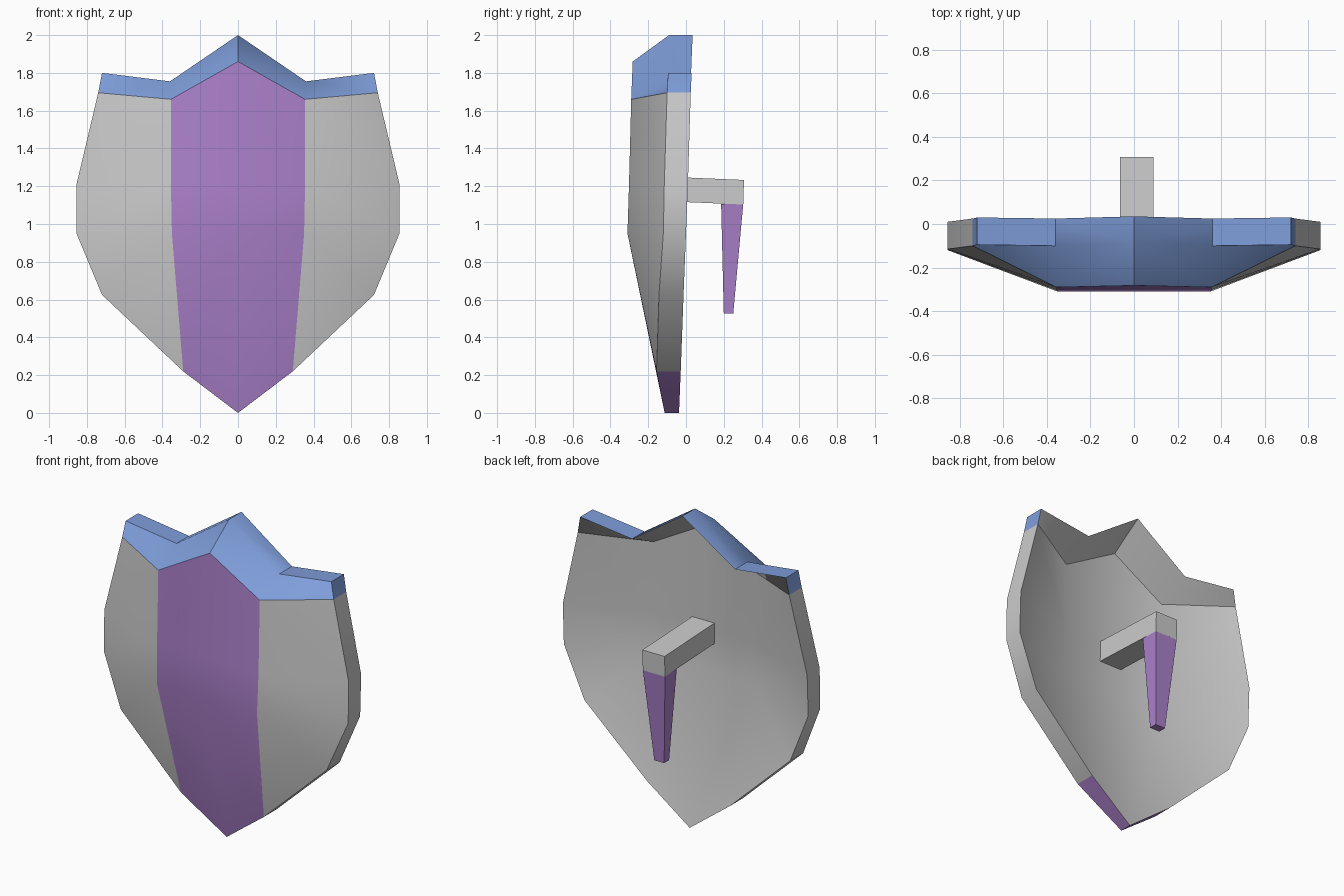
import bpy, bmesh, math

if "Cube" in bpy.data.objects:
    bpy.data.objects.remove(bpy.data.objects["Cube"])


def material(name, color=None):
    m = bpy.data.materials.new(name)
    if color:
        m.diffuse_color = (*color, 1)
    return m


GREY = material("grey")
BLUE = material("blue", (0.21, 0.34, 0.70))
PURPLE = material("purple", (0.41, 0.22, 0.60))


def finish(bm, name, mats, angle=None):
    bmesh.ops.recalc_face_normals(bm, faces=bm.faces)
    me = bpy.data.meshes.new(name)
    bm.to_mesh(me)
    bm.free()
    for m in mats:
        me.materials.append(m)
    ob = bpy.data.objects.new(name, me)
    bpy.context.collection.objects.link(ob)
    if angle:
        bpy.ops.object.select_all(action='DESELECT')
        ob.select_set(True)
        bpy.context.view_layer.objects.active = ob
        bpy.ops.object.shade_smooth_by_angle(angle=math.radians(angle))
    return ob


# Shield: right half points as x, z, front y, back y
# Rim from the top peak around to the bottom tip
rim = [(0, 2.0, -0.09, 0.035), (0.36, 1.755, -0.10, 0.025), (0.72, 1.80, -0.095, 0.03),
       (0.74, 1.695, -0.10, 0.025), (0.855, 1.21, -0.115, 0.01), (0.855, 0.95, -0.12, 0.0),
       (0.72, 0.625, -0.143, -0.013), (0.29, 0.22, -0.156, -0.028), (0, 0, -0.113, -0.037)]
# Raised middle panel: outer edge then centre line
panel = [(0.355, 1.66, -0.29, -0.18), (0.355, 1.20, -0.302, -0.192), (0.35, 0.95, -0.31, -0.20),
         (0, 1.86, -0.282, -0.172), (0, 1.20, -0.302, -0.192), (0, 0.95, -0.31, -0.20)]
# Faces by point index (rim 0-8, panel edge 9-11, centre 12-14), with colour slot
GR, BL, PU = 0, 1, 2
skin = [((0, 1, 9, 12), BL), ((1, 2, 3, 9), BL),
        ((9, 3, 4, 10), GR), ((10, 4, 5, 11), GR), ((11, 5, 6), GR), ((11, 6, 7), GR),
        ((12, 9, 10, 13), PU), ((13, 10, 11, 14), PU), ((14, 11, 7, 8), PU)]
wall = [BL, BL, BL, GR, GR, GR, GR, PU]

bm = bmesh.new()
for s in (1, -1):
    pts = rim + panel
    front = [bm.verts.new((s * x, f, z)) for x, z, f, b in pts]
    back = [bm.verts.new((s * x, b, z)) for x, z, f, b in pts]
    for idx, slot in skin:
        bm.faces.new([front[i] for i in idx]).material_index = slot
        bm.faces.new([back[i] for i in reversed(idx)]).material_index = GR
    for i, slot in enumerate(wall):
        bm.faces.new((front[i], front[i + 1], back[i + 1], back[i])).material_index = slot
bmesh.ops.remove_doubles(bm, verts=bm.verts, dist=0.001)
finish(bm, "shield", [GREY, BLUE, PURPLE], 32)


def bar(name, start, end, mat):
    """Four-sided bar between two corner loops."""
    bm = bmesh.new()
    a = [bm.verts.new(p) for p in start]
    b = [bm.verts.new(p) for p in end]
    for i in range(4):
        j = (i + 1) % 4
        bm.faces.new((a[i], a[j], b[j], b[i]))
    bm.faces.new(a)
    bm.faces.new(b)
    finish(bm, name, [mat] if mat else [])


def rect_xz(y, z0, z1, dy=0.0):
    return [(-0.065, y, z0), (0.09, y, z0), (0.09, y + dy, z1), (-0.065, y + dy, z1)]


def rect_xy(x0, x1, y0, y1, z):
    return [(x0, y0, z), (x1, y0, z), (x1, y1, z), (x0, y1, z)]


# Arm sticking out of the back, and the tapered grip below it
bar("handle_arm", rect_xz(-0.21, 1.125, 1.255), rect_xz(0.303, 1.103, 1.233, 0.004), None)
bar("hand_grip", rect_xy(-0.065, 0.09, 0.186, 0.303, 1.106),
    rect_xy(-0.022, 0.047, 0.20, 0.25, 0.525), PURPLE)

for m in bpy.data.materials:
    if m.users and not m.is_grease_pencil:
        m.use_nodes = True
        m.node_tree.nodes["Principled BSDF"].inputs["Base Color"].default_value = m.diffuse_color
